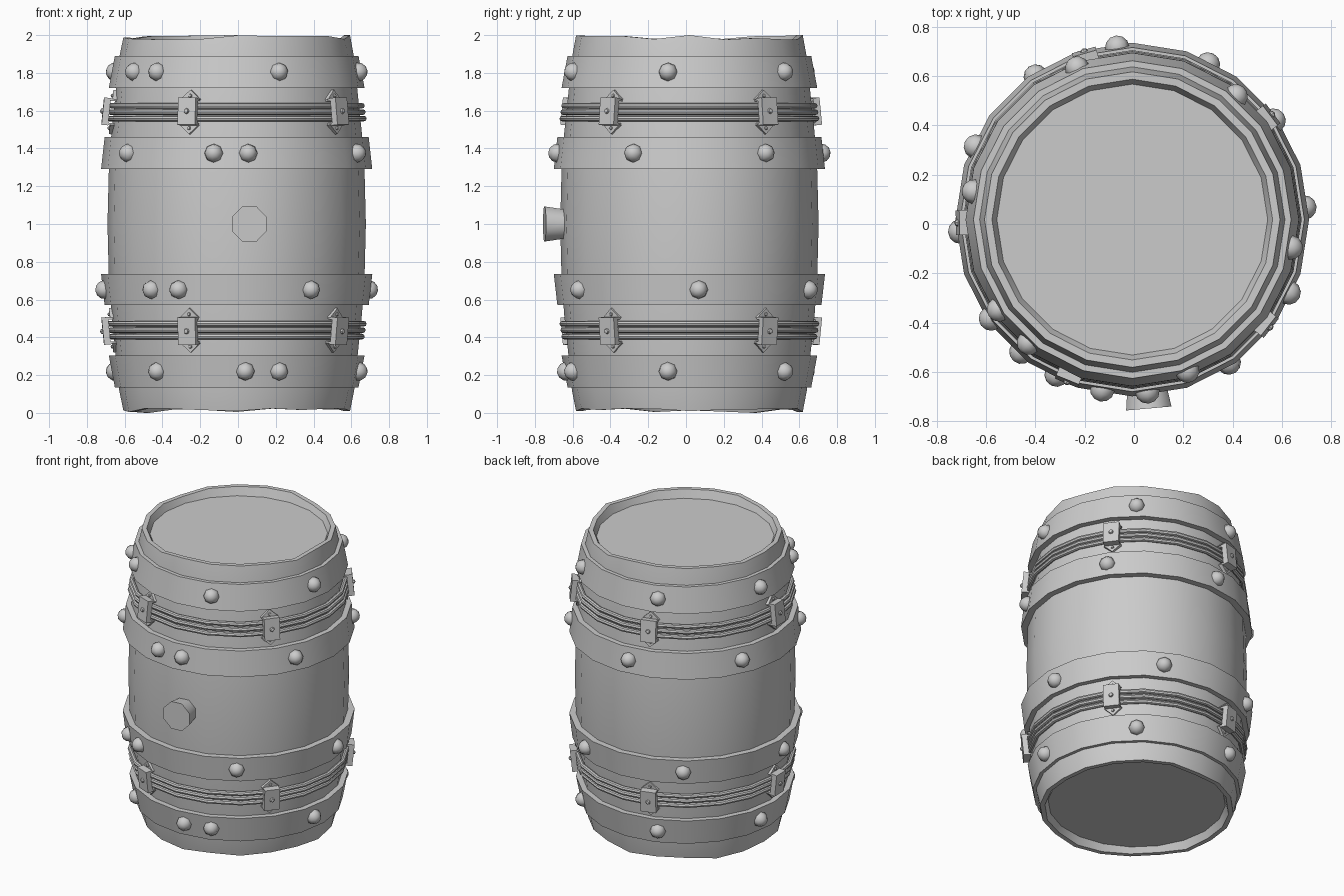
import bpy, bmesh, math, random
from math import sin, cos, pi, radians
from mathutils import Matrix, Vector

if "Cube" in bpy.data.objects:
    bpy.data.objects.remove(bpy.data.objects["Cube"])

random.seed(4)
SEG = 20
CX, CY = -0.007, 0.018


def finish(bm, name, angle=35):
    bmesh.ops.recalc_face_normals(bm, faces=bm.faces)
    me = bpy.data.meshes.new(name)
    bm.to_mesh(me)
    bm.free()
    ob = bpy.data.objects.new(name, me)
    bpy.context.collection.objects.link(ob)
    bpy.ops.object.select_all(action='DESELECT')
    ob.select_set(True)
    bpy.context.view_layer.objects.active = ob
    bpy.ops.object.shade_smooth_by_angle(angle=radians(angle))
    return ob


def lathe(name, profile, closed=False, wave=None):
    """Spin (r, z) points around the barrel axis; capped when not closed."""
    bm = bmesh.new()
    rings = []
    for k, (r, z) in enumerate(profile):
        dz = wave.get(k, [0] * SEG) if wave else [0] * SEG
        rings.append([bm.verts.new((CX + r * cos(2 * pi * i / SEG),
                                    CY + r * sin(2 * pi * i / SEG), z + dz[i]))
                      for i in range(SEG)])
    pairs = list(zip(rings, rings[1:]))
    if closed:
        pairs.append((rings[-1], rings[0]))
    for a, b in pairs:
        for i in range(SEG):
            j = (i + 1) % SEG
            bm.faces.new((a[i], a[j], b[j], b[i]))
    if not closed:
        bm.faces.new(rings[0])
        bm.faces.new(rings[-1])
    return finish(bm, name)


def radial(angle, r, z, tilt=0):
    """Frame on the barrel side: local z outward, x around, y up."""
    a = radians(angle)
    out = Vector((cos(a), sin(a), 0))
    side = Vector((-sin(a), cos(a), 0))
    rot = Matrix((side, Vector((0, 0, 1)), out)).transposed().to_4x4()
    pos = Vector((CX, CY, z)) + out * r
    return Matrix.Translation(pos) @ rot @ Matrix.Rotation(tilt, 4, 'X')


# Bulging body with uneven rims and recessed heads
top = [random.uniform(-0.026, 0) for _ in range(SEG)]
top[0] = top[5] = 0
bottom = [random.uniform(0.003, 0.025) for _ in range(SEG)]
bottom[8] = 0
lathe("barrel_body",
      [(0.55, 0.06), (0.57, 0), (0.60, 0), (0.622, 0.12), (0.643, 0.33), (0.663, 0.52),
       (0.677, 0.72), (0.684, 1.0), (0.677, 1.28), (0.663, 1.48), (0.643, 1.67),
       (0.622, 1.88), (0.60, 2.0), (0.57, 2.0), (0.55, 1.94)],
      wave={1: bottom, 2: bottom, 12: top, 13: top})

# Metal bands: bottom z, top z, bottom radius, top radius, rivet start, extra rivet
bands = [("top_band", 1.72, 1.89, 0.677, 0.645, 50, -146),
         ("upper_band", 1.29, 1.46, 0.718, 0.699, 35, -100),
         ("lower_band", 0.57, 0.735, 0.699, 0.718, 4, -130),
         ("bottom_band", 0.135, 0.305, 0.645, 0.677, 50, -86)]
for name, z0, z1, r0, r1, start, extra in bands:
    lathe(name, [(r0, z0), (r1, z1), (r1 - 0.05, z1), (r0 - 0.05, z0)], closed=True)
    # Domed rivets
    bm = bmesh.new()
    tilt = math.atan2(r1 - r0, z1 - z0)
    for ang in [start + 60 * k for k in range(6)] + [extra]:
        m = radial(ang, (r0 + r1) / 2 - 0.008, (z0 + z1) / 2, tilt)
        bmesh.ops.create_uvsphere(bm, u_segments=8, v_segments=6, radius=0.05, matrix=m)
    finish(bm, name + "_rivets", 50)

# Wire hoops and their clips
for name, zc, sign in (("upper", 1.592, 1), ("lower", 0.438, -1)):
    for k in (-1, 0, 1):
        r = 0.668 - 0.005 * k * sign
        lathe(f"{name}_wire_{k + 2}",
              [(r + 0.015 * cos(t * pi / 4), zc + 0.034 * k + 0.015 * sin(t * pi / 4))
               for t in range(8)], closed=True)
    bm = bmesh.new()
    for ang in (-112, -38, 37, 106, 181):
        m = radial(ang, 0.65, zc, -0.1 * sign)
        # raised plate
        bmesh.ops.create_cube(bm, size=1, matrix=m @ Matrix.Translation((0, 0, 0.042))
                              @ Matrix.Diagonal((0.10, 0.145, 0.035, 1)))
        # pointed tabs against the barrel, with short legs up to the plate
        for s in (1, -1):
            pts = [(-0.055, 0.068), (0.055, 0.068), (0, 0.118)]
            lo = [bm.verts.new(m @ Vector((x, y * s, -0.015))) for x, y in pts]
            hi = [bm.verts.new(m @ Vector((x, y * s, 0.015))) for x, y in pts]
            bm.faces.new(lo)
            bm.faces.new(hi)
            for i in range(3):
                j = (i + 1) % 3
                bm.faces.new((lo[i], lo[j], hi[j], hi[i]))
            bmesh.ops.create_cube(bm, size=1, matrix=m @ Matrix.Translation((0, 0.065 * s, 0.02))
                                  @ Matrix.Diagonal((0.098, 0.013, 0.06, 1)))
            bmesh.ops.create_uvsphere(bm, u_segments=6, v_segments=4, radius=0.011,
                                      matrix=m @ Matrix.Translation((0, 0.086 * s, 0.015)))
        bmesh.ops.create_uvsphere(bm, u_segments=8, v_segments=4, radius=0.016,
                                  matrix=m @ Matrix.Translation((0, 0, 0.058)))
    finish(bm, name + "_wire_clips", 30)

# Flared octagonal bung on the front
bm = bmesh.new()
bmesh.ops.create_cone(bm, cap_ends=True, segments=8, radius1=0.078, radius2=0.1, depth=0.14,
                      matrix=radial(-85, 0.70, 1.0) @ Matrix.Rotation(pi / 8, 4, 'Z'))
finish(bm, "bung", 50)
